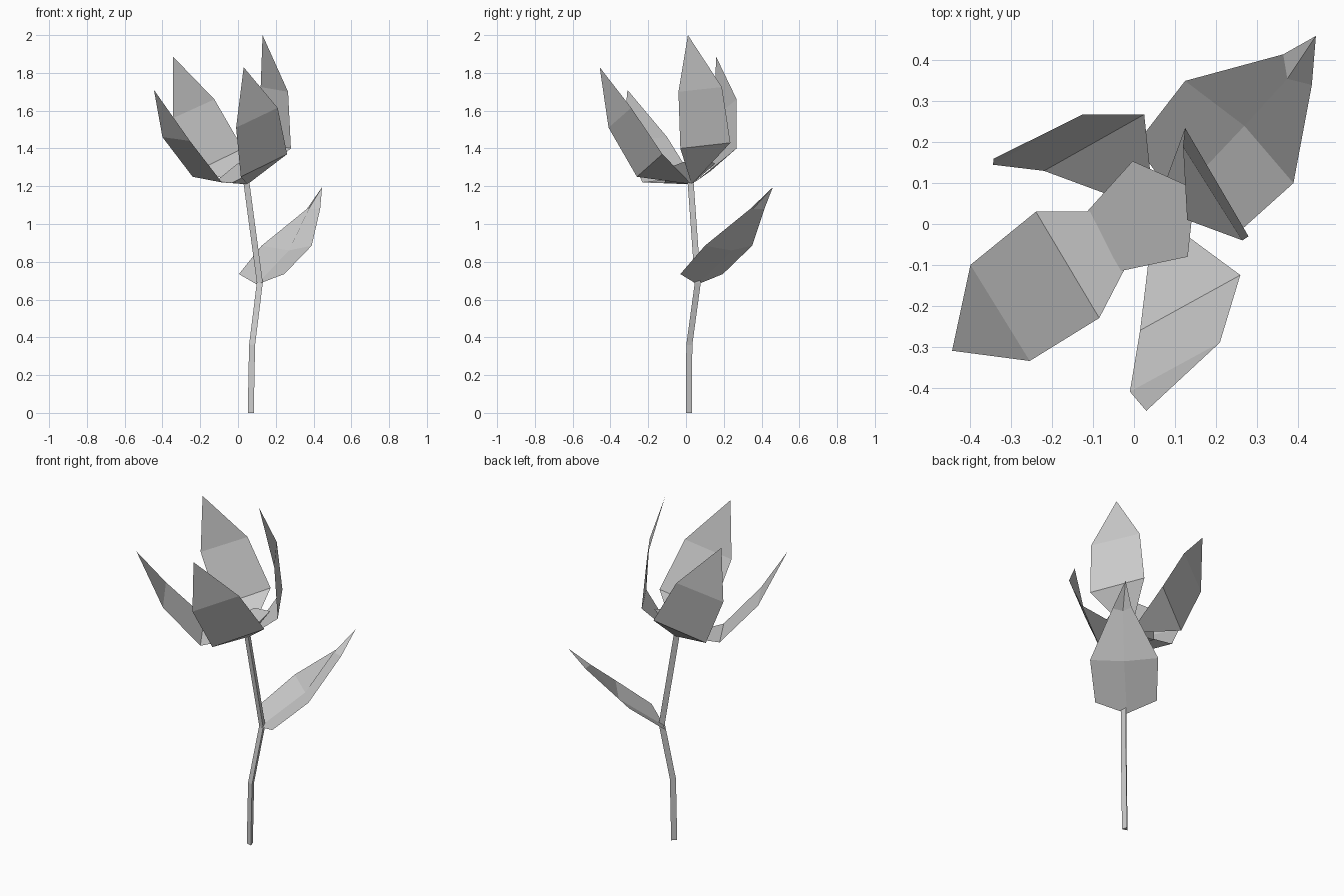
import bpy
import math
from mathutils import Vector

default_cube = bpy.data.objects.get("Cube")
if default_cube:
    bpy.data.objects.remove(default_cube, do_unlink=True)

# One plain grey for the whole plant
grey = bpy.data.materials.new("plain grey")
grey.use_nodes = True
colour = (0.6, 0.6, 0.6, 1)
grey.diffuse_color = colour
grey.node_tree.nodes["Principled BSDF"].inputs["Base Color"].default_value = colour


def add_part(name, points, faces):
    """Make a flat shaded, single coloured object from points and faces."""
    mesh = bpy.data.meshes.new(name)
    mesh.from_pydata([tuple(p) for p in points], [], faces)
    mesh.materials.append(grey)
    mesh.update()
    part = bpy.data.objects.new(name, mesh)
    bpy.context.scene.collection.objects.link(part)
    return part


# Stem: a three-sided tube swept along a bent path
def add_stem(name, path, radius):
    sides = 3
    points, faces = [], []
    for centre in path:
        for side in range(sides):
            angle = math.radians(75) + side * math.tau / sides
            offset = Vector((math.cos(angle), math.sin(angle), 0)) * radius
            points.append(Vector(centre) + offset)
    for ring in range(len(path) - 1):
        for side in range(sides):
            a = ring * sides + side
            b = ring * sides + (side + 1) % sides
            faces.append((a, b, b + sides, a + sides))
    last = len(points) - sides
    faces.append(tuple(reversed(range(sides))))
    faces.append(tuple(range(last, last + sides)))
    return add_part(name, points, faces)


flower_base = Vector((0.05, 0.03, 1.21))
add_stem("stem", [(0.07, 0.013, 0), (0.077, 0.015, 0.36),
                  (0.118, 0.06, 0.69), (0.047, 0.022, 1.22)], 0.019)


# Petals: base point, lower pair, upper pair and tip
def add_petal(name, lower, upper, tip):
    points = [flower_base, *lower, *upper, tip]
    faces = [(0, 1, 2), (1, 3, 4, 2), (3, 5, 4)]
    return add_part(name, points, faces)


add_petal("front_right_petal",
          [(-0.24, 0.03, 1.25), (-0.085, -0.23, 1.22)],
          [(-0.40, -0.10, 1.46), (-0.255, -0.335, 1.44)],
          (-0.445, -0.31, 1.71))
add_petal("back_right_petal",
          [(0.025, 0.268, 1.40), (-0.22, 0.13, 1.28)],
          [(-0.125, 0.268, 1.66), (-0.345, 0.145, 1.56)],
          (-0.343, 0.16, 1.885))
add_petal("back_left_petal",
          [(0.28, -0.03, 1.40), (0.125, 0.235, 1.43)],
          [(0.265, -0.04, 1.70), (0.12, 0.19, 1.725)],
          (0.13, 0.01, 2.0))
add_petal("front_left_petal",
          [(0.015, -0.26, 1.25), (0.26, -0.125, 1.37)],
          [(-0.01, -0.41, 1.51), (0.21, -0.29, 1.615)],
          (0.03, -0.457, 1.83))

# Flower centre: a tilted five-sided cup with a flat top
cup = [flower_base]
for side in range(5):
    angle = math.radians(30) + side * math.tau / 5
    x = 0.026 + 0.142 * math.cos(angle)
    y = 0.015 + 0.142 * math.sin(angle)
    cup.append((x, y, 1.27 + 0.45 * x + 0.33 * y))
cup_faces = [(0, (side + 1) % 5 + 1, side + 1) for side in range(5)]
add_part("flower_centre", cup, cup_faces + [tuple(range(1, 6))])

# Leaf: paired edge points either side of a folded midrib
leaf_base, rib_low, rib_high, leaf_tip = range(4)
midrib = [(0.10, 0.06, 0.68), (0.27, 0.24, 0.86),
          (0.375, 0.355, 1.08), (0.445, 0.46, 1.195)]
back_edge = [(0.005, 0.195, 0.735), (0.125, 0.35, 0.885), (0.365, 0.415, 1.08)]
front_edge = [(0.245, -0.03, 0.735), (0.39, 0.10, 0.885), (0.435, 0.34, 1.08)]
leaf_faces = []
for first in (len(midrib), len(midrib) + len(back_edge)):
    near, wide, far = range(first, first + 3)
    half = [(leaf_base, rib_low, wide, near),
            (rib_low, rib_high, far, wide),
            (rib_high, leaf_tip, far)]
    if first == len(midrib):
        half = [tuple(reversed(face)) for face in half]
    # front half keeps its winding so both halves face upward
    leaf_faces += [tuple(reversed(face)) for face in half]
add_part("leaf", midrib + back_edge + front_edge, leaf_faces)
